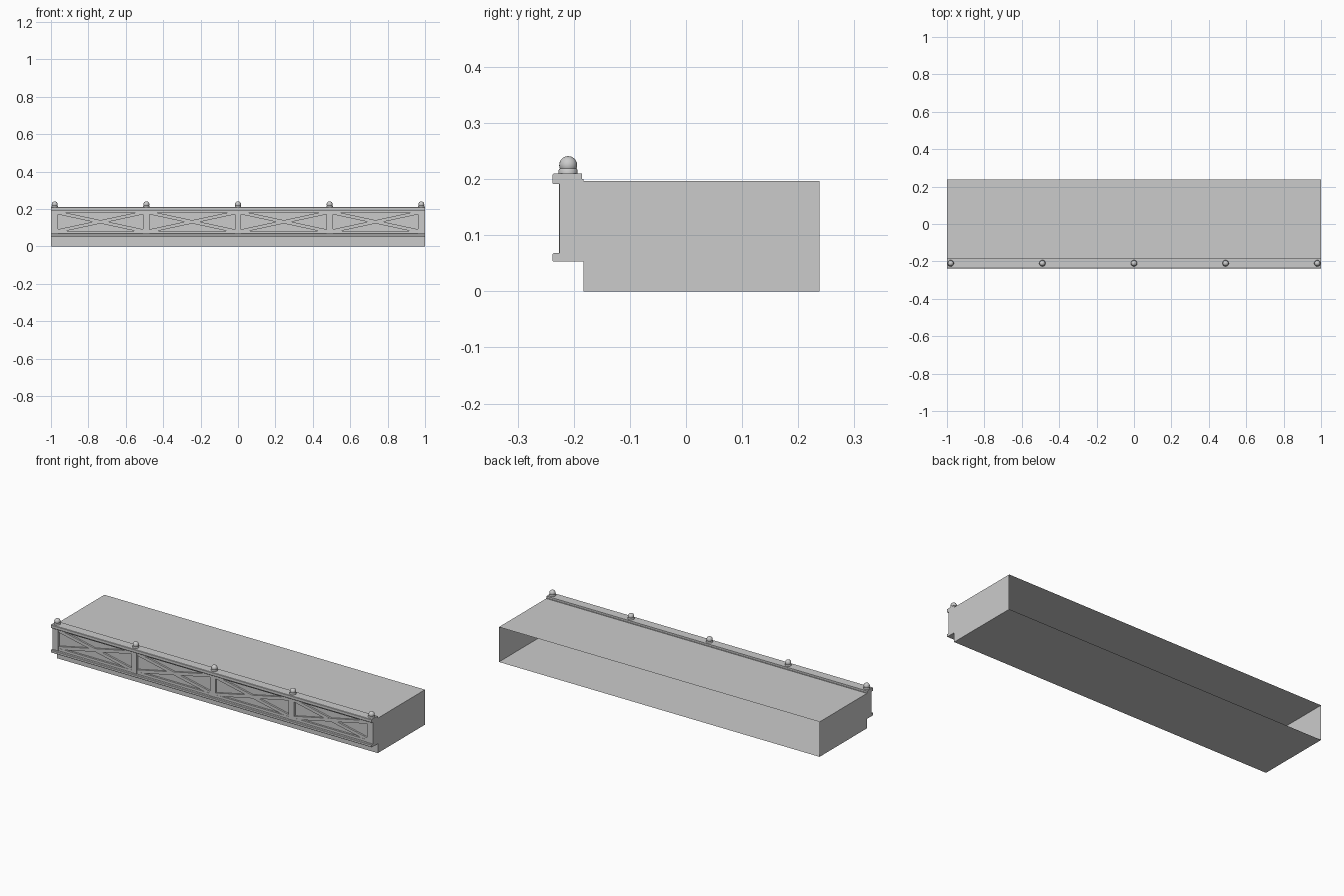
import bpy, bmesh, math
from mathutils import Vector

if "Cube" in bpy.data.objects:
    bpy.data.objects.remove(bpy.data.objects["Cube"])


def finish(name, bm):
    bmesh.ops.recalc_face_normals(bm, faces=bm.faces[:])
    me = bpy.data.meshes.new(name)
    bm.to_mesh(me)
    bm.free()
    ob = bpy.data.objects.new(name, me)
    bpy.context.collection.objects.link(ob)
    return ob


def add_prism(bm, points, offset):
    face = bm.faces.new([bm.verts.new(p) for p in points])
    ext = bmesh.ops.extrude_face_region(bm, geom=[face])["geom"]
    bmesh.ops.translate(bm, vec=Vector(offset),
                        verts=[g for g in ext if isinstance(g, bmesh.types.BMVert)])


def beam(name, profile):
    """Extrude a (y, z) profile along the full length."""
    bm = bmesh.new()
    add_prism(bm, [(-1, y, z) for y, z in profile], (2, 0, 0))
    return finish(name, bm)


def add_panel(bm, outline, front):
    """Extrude an (x, z) outline from its front plane into the web."""
    add_prism(bm, [(x, front, z) for x, z in outline], (0, -0.206 - front, 0))


def rect(a, b, c, d):
    return [(a, c), (b, c), (b, d), (a, d)]


# Balcony slab: box with the back left open
bm = bmesh.new()
add_prism(bm, [(-1, y, z) for y, z in rect(-0.183, 0.238, 0, 0.197)], (2, 0, 0))
bm.normal_update()
bmesh.ops.recalc_face_normals(bm, faces=bm.faces[:])
back = [f for f in bm.faces if f.calc_center_median().y > 0.23]
bmesh.ops.delete(bm, geom=back, context='FACES')
slab = finish("slab", bm)

# Parapet web and moulded rails
beam("parapet_web", rect(-0.214, -0.183, 0.053, 0.2))
beam("top_rail", [(-0.185, 0.192), (-0.224, 0.192), (-0.226, 0.191), (-0.236, 0.191),
                  (-0.238, 0.193), (-0.238, 0.208), (-0.236, 0.21), (-0.185, 0.21)])
beam("bottom_rail", [(-0.185, 0.053), (-0.236, 0.053), (-0.238, 0.055),
                     (-0.238, 0.066), (-0.236, 0.068), (-0.185, 0.068)])

posts = [-0.98, -0.49, 0, 0.49, 0.98]
Z0, Z1 = 0.082, 0.181

# Frame strips above and below the braces
bm = bmesh.new()
for lo, hi in ((0.067, Z0), (Z1, 0.193)):
    add_panel(bm, rect(-1, 1, lo, hi), -0.2245)
finish("panel_frame", bm)

# Posts between the bays
bm = bmesh.new()
for x in posts:
    add_panel(bm, rect(max(x - 0.017, -1), min(x + 0.017, 1), 0.067, 0.192), -0.2265)
    if abs(x) > 0.9:
        s = 1 if x > 0 else -1
        add_panel(bm, rect(min(s * 0.963, s), max(s * 0.963, s), 0.067, 0.192), -0.2255)
finish("posts", bm)

# Crossed braces in each bay
bm = bmesh.new()
h = 0.009
for a, b in zip(posts, posts[1:]):
    a, b = a + 0.014, b - 0.014
    for i, (za, zb) in enumerate(((Z0, Z1), (Z1, Z0))):
        add_panel(bm, [(a, za - h), (b, zb - h), (b, zb + h), (a, za + h)],
                  -0.2238 + i * 0.0002)
finish("cross_braces", bm)

# Ball finials, turned from one profile
profile = [(0.0, 0.209), (0.017, 0.209), (0.017, 0.216), (0.0155, 0.2185), (0.012, 0.2195)]
for k in range(9):
    t = math.radians(-35 + 125 * k / 8)
    profile.append((0.016 * math.cos(t) if k < 8 else 0.0, 0.225 + 0.016 * math.sin(t)))
for x in posts:
    bm = bmesh.new()
    verts = [bm.verts.new((r, 0, z)) for r, z in profile]
    edges = [bm.edges.new(p) for p in zip(verts, verts[1:])]
    bmesh.ops.spin(bm, geom=verts + edges, cent=(0, 0, 0), axis=(0, 0, 1),
                   angle=2 * math.pi, steps=20, use_merge=True)
    bmesh.ops.remove_doubles(bm, verts=bm.verts[:], dist=1e-5)
    ball = finish("ball_finial", bm)
    ball.location = (x, -0.21, 0)
    bpy.ops.object.select_all(action='DESELECT')
    ball.select_set(True)
    bpy.context.view_layer.objects.active = ball
    bpy.ops.object.shade_smooth_by_angle(angle=math.radians(35))
